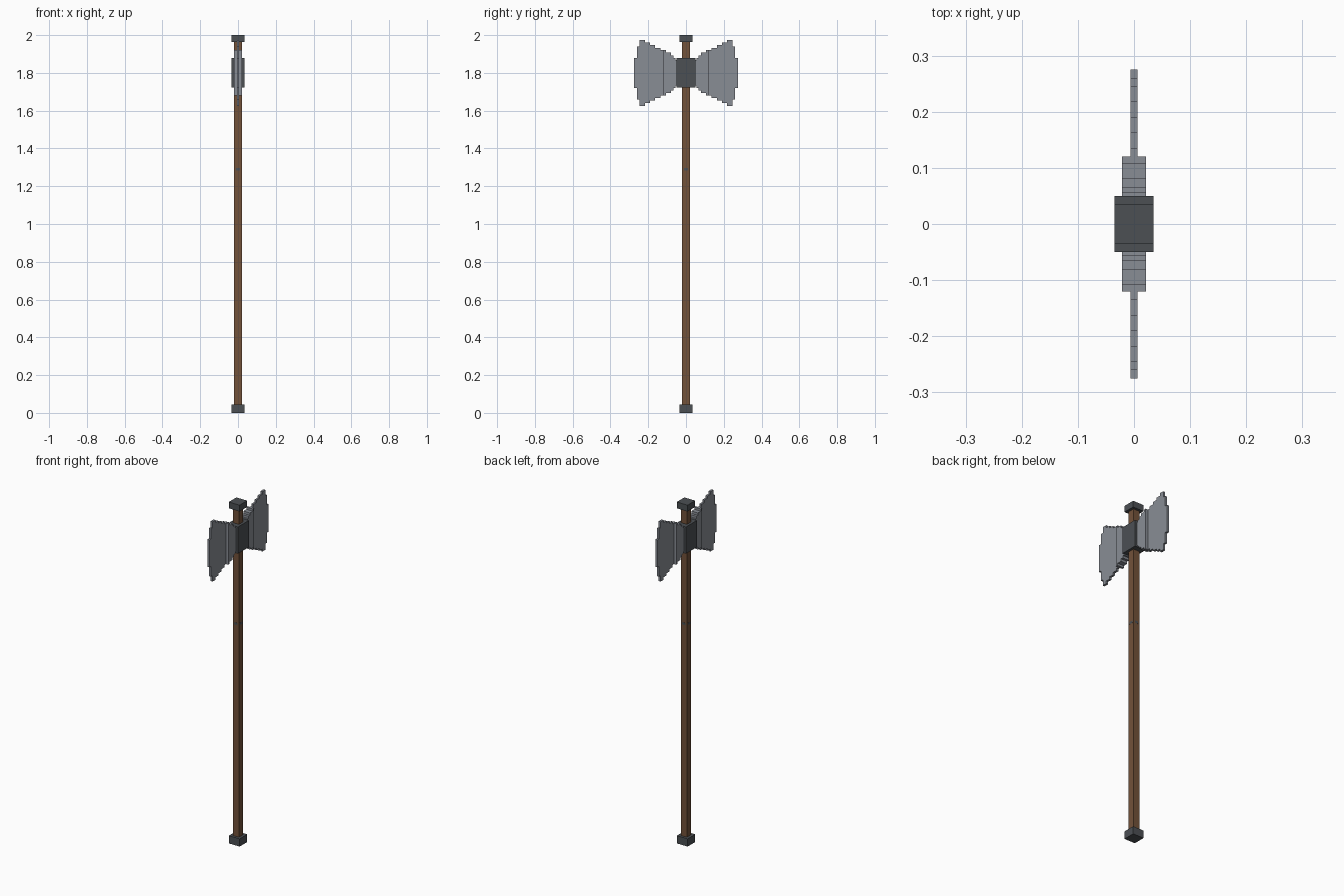
import bpy, bmesh
from mathutils import Vector

cube = bpy.data.objects.get("Cube")
if cube:
    bpy.data.objects.remove(cube, do_unlink=True)


def material(name, rgb):
    m = bpy.data.materials.new(name)
    m.use_nodes = True
    m.diffuse_color = (*rgb, 1)
    m.node_tree.nodes["Principled BSDF"].inputs["Base Color"].default_value = (*rgb, 1)
    return m


wood = material("brown wood", (0.17, 0.085, 0.042))
iron = material("dark iron", (0.072, 0.08, 0.088))
steel = material("grey steel", (0.25, 0.268, 0.3))


def finish(name, bm, mat):
    bmesh.ops.recalc_face_normals(bm, faces=bm.faces[:])
    mesh = bpy.data.meshes.new(name)
    bm.to_mesh(mesh)
    bm.free()
    mesh.materials.append(mat)
    obj = bpy.data.objects.new(name, mesh)
    bpy.context.scene.collection.objects.link(obj)
    return obj


def box(name, half_x, half_y, z0, z1, mat):
    bm = bmesh.new()
    bmesh.ops.create_cube(bm, size=1)
    for v in bm.verts:
        v.co = Vector((v.co.x * 2 * half_x, v.co.y * 2 * half_y,
                       z0 + (v.co.z + 0.5) * (z1 - z0)))
    return finish(name, bm, mat)


# Stepped plate: columns of (outer edge, half height), extruded across x
def stepped_plate(name, start, columns, half_x, side):
    top = []
    y0 = start
    for y1, h in columns:
        top += [(y0, h), (y1, h)]
        y0 = y1
    outline = top + [(y, -h) for y, h in reversed(top)]
    bm = bmesh.new()
    face = bm.faces.new([bm.verts.new((-half_x, side * y, CENTRE + z)) for y, z in outline])
    ext = bmesh.ops.extrude_face_region(bm, geom=[face], use_keep_orig=True)
    verts = [g for g in ext["geom"] if isinstance(g, bmesh.types.BMVert)]
    bmesh.ops.translate(bm, verts=verts, vec=(2 * half_x, 0, 0))
    bmesh.ops.triangulate(bm, faces=[f for f in bm.faces if len(f.verts) > 4])
    return finish(name, bm, steel)


CENTRE = 1.8

# Handle with iron ends and a small band pin
box("handle", 0.02, 0.02, 0.02, 1.98, wood)
box("bottom_cap", 0.035, 0.035, 0, 0.045, iron)
box("top_cap", 0.035, 0.035, 1.963, 2, iron)
box("handle_pin_across", 0.0205, 0.011, 1.284, 1.297, iron)
box("handle_pin_along", 0.011, 0.0205, 1.284, 1.297, iron)

# Axe head: socket, thick blade roots and thin blades on both sides
box("head_socket", 0.035, 0.05, 1.722, 1.878, iron)

root = [(0.055, 0.068), (0.065, 0.08), (0.08, 0.093), (0.107, 0.107), (0.12, 0.12)]
blade = [(0.135, 0.12), (0.163, 0.133), (0.19, 0.147), (0.217, 0.16),
         (0.245, 0.175), (0.26, 0.14), (0.275, 0.08)]
for label, side in (("front", -1), ("back", 1)):
    stepped_plate(label + "_blade_root", 0.02, root, 0.021, side)
    stepped_plate(label + "_blade", 0.12, blade, 0.0065, side)
